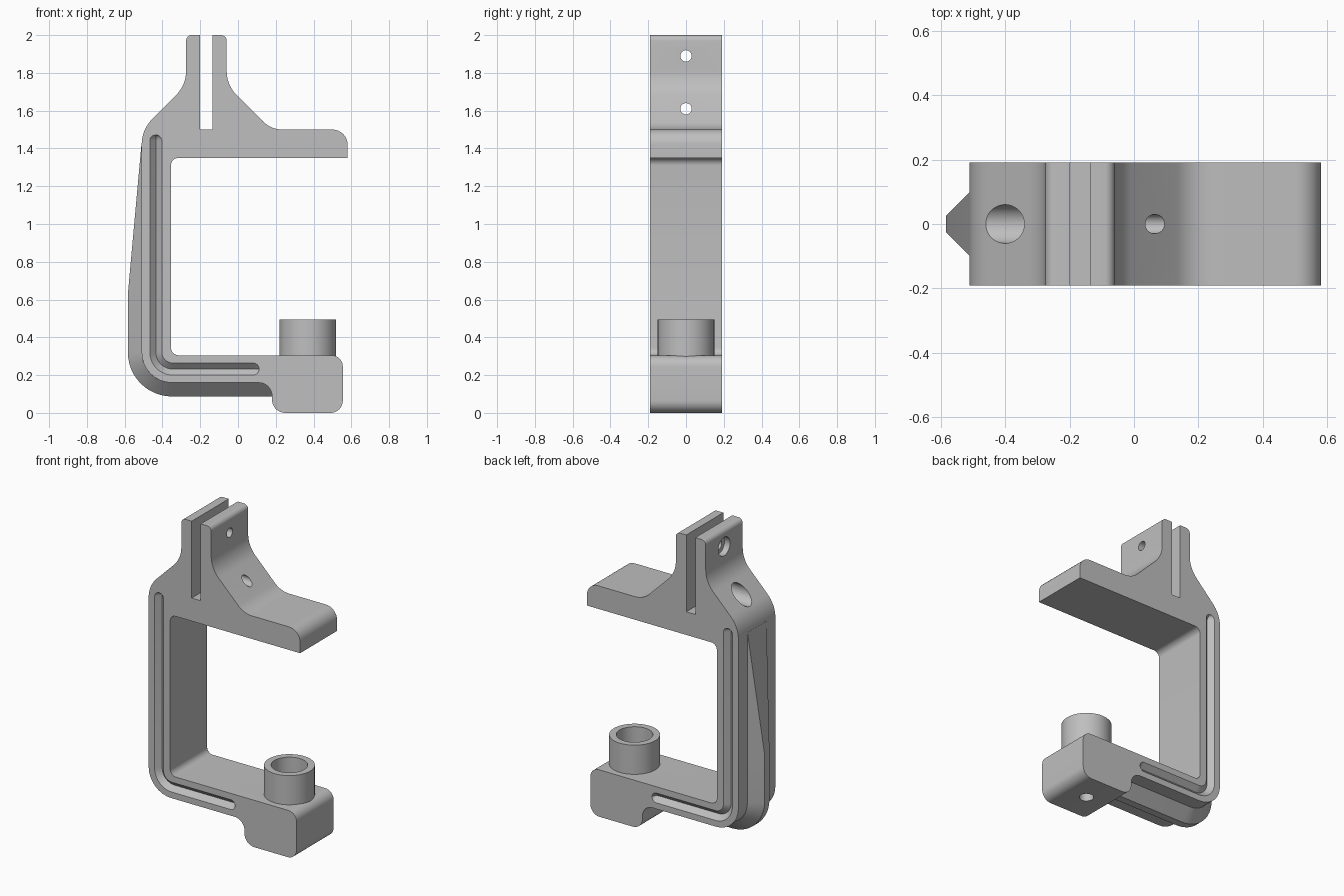
import bpy, bmesh, math
from mathutils import Vector, Matrix

if "Cube" in bpy.data.objects:
    bpy.data.objects.remove(bpy.data.objects["Cube"])

DEPTH = 0.19  # half thickness of the frame

grey = bpy.data.materials.new("plain_grey")
grey.use_nodes = True
grey.diffuse_color = (0.52, 0.52, 0.52, 1)
grey.node_tree.nodes["Principled BSDF"].inputs["Base Color"].default_value = (0.52, 0.52, 0.52, 1)


def make_object(name, bm):
    bmesh.ops.recalc_face_normals(bm, faces=bm.faces)
    mesh = bpy.data.meshes.new(name)
    bm.to_mesh(mesh)
    bm.free()
    obj = bpy.data.objects.new(name, mesh)
    bpy.context.collection.objects.link(obj)
    return obj


def rounded(points, closed, steps=8):
    """Round each corner (x, z, setback) with a circular arc."""
    out = []
    for i, (x, z, cut) in enumerate(points):
        p = Vector((x, z))
        if not cut or (not closed and i in (0, len(points) - 1)):
            out.append(p)
            continue
        u = (Vector(points[i - 1][:2]) - p).normalized()
        v = (Vector(points[(i + 1) % len(points)][:2]) - p).normalized()
        half = u.angle(v) / 2
        radius = cut * math.tan(half)
        centre = p + (u + v).normalized() * (cut / math.cos(half))
        a, b = p + u * cut - centre, p + v * cut - centre
        sweep = a.angle(b)
        for k in range(steps + 1):
            t = k / steps
            d = (a * math.sin((1 - t) * sweep) + b * math.sin(t * sweep)) / math.sin(sweep)
            out.append(centre + d.normalized() * radius)
    return out


def sweep(name, path, section):
    """Loft section(i) -> [(outward offset, y)] along a path in x, z."""
    bm = bmesh.new()
    rings = []
    for i, p in enumerate(path):
        t = (path[min(i + 1, len(path) - 1)] - path[max(i - 1, 0)]).normalized()
        n = Vector((t.y, -t.x))
        rings.append([bm.verts.new((p.x + n.x * o, y, p.y + n.y * o)) for o, y in section(i)])
    count = len(rings[0])
    for a, b in zip(rings, rings[1:]):
        for k in range(count):
            j = (k + 1) % count
            bm.faces.new((a[k], a[j], b[j], b[k]))
    bm.faces.new(rings[0])
    bm.faces.new(rings[-1])
    return make_object(name, bm)


def cylinder(name, radius, start, end):
    start, end = Vector(start), Vector(end)
    axis = end - start
    turn = Vector((0, 0, 1)).rotation_difference(axis).to_matrix().to_4x4()
    bm = bmesh.new()
    bmesh.ops.create_cone(bm, cap_ends=True, segments=48, radius1=radius, radius2=radius,
                          depth=axis.length, matrix=Matrix.Translation((start + end) / 2) @ turn)
    return make_object(name, bm)


def cut(target, cutter):
    mod = target.modifiers.new("cut", 'BOOLEAN')
    mod.operation = 'DIFFERENCE'
    mod.solver = 'EXACT'
    mod.object = cutter
    bpy.context.view_layer.objects.active = target
    bpy.ops.object.modifier_apply(modifier=mod.name)


# Frame: C-shaped outline with slotted clamp tabs on top
outline = [
    (-0.275, 2, 0.03), (-0.2, 2, 0), (-0.2, 1.5, 0), (-0.135, 1.5, 0), (-0.135, 2, 0),
    (-0.06, 2, 0.03), (-0.06, 1.735, 0.075), (0.175, 1.5, 0.06), (0.58, 1.5, 0.08),
    (0.58, 1.35, 0), (-0.355, 1.35, 0.04), (-0.355, 0.305, 0.04), (0.555, 0.305, 0.06),
    (0.555, 0, 0.065), (0.18, 0, 0.07), (0.18, 0.16, 0.07), (-0.51, 0.16, 0.16),
    (-0.51, 1.5, 0.08),
    (-0.275, 1.735, 0.075),
]
bm = bmesh.new()
front = bm.faces.new([bm.verts.new((p.x, -DEPTH, p.y)) for p in rounded(outline, True)])
back = bmesh.ops.extrude_face_region(bm, geom=[front])
bmesh.ops.translate(bm, vec=(0, 2 * DEPTH, 0),
                    verts=[v for v in back["geom"] if isinstance(v, bmesh.types.BMVert)])
if not any(f.normal.y < -0.9 and f.calc_center_median().y < -0.1 for f in bm.faces):
    bm.faces.new([v for v in front.verts]) if not front.is_valid else None
frame = make_object("frame", bm)

# Stiffening rib along the spine and underside, fading out at the top
rib_path = rounded([(-0.51, 1.43, 0), (-0.51, 0.63, 0), (-0.51, 0.16, 0.16), (0.21, 0.16, 0)], False, 12)


def rib_section(i):
    d = 0.0005 if i == 0 else 0.073
    w = 0.098
    return [(-0.02, -w), (0, -w), (d, d - w), (d, w - d), (0, w), (-0.02, w)]


rib = sweep("stiffening_rib", rib_path, rib_section)

# V grooves with rounded ends on both faces
W, ANGLES = 0.032, [math.radians(a) for a in (10, 25, 40, 55, 70, 90)]
core = rounded([(-0.435, 1.44, 0), (-0.435, 0.232, 0.09), (0.08, 0.232, 0)], False, 12)
top_end = [core[0] + Vector((0, W * math.cos(a))) for a in ANGLES]
low_end = [core[-1] + Vector((W * math.cos(a), 0)) for a in reversed(ANGLES)]
groove_path = top_end + core[1:-1] + low_end
scales = [math.sin(a) for a in ANGLES]
scales = scales + [1] * (len(core) - 2) + scales[::-1]

cutters = []
for side in (-1, 1):
    def groove_section(i, side=side):
        w = W * scales[i]
        outer, face = side * (DEPTH + 0.02), side * DEPTH
        return [(-w, outer), (-w, face), (0, side * (DEPTH - w)), (w, face), (w, outer)]
    cutters.append(sweep("groove_cutter", groove_path, groove_section))

# Cross bolt holes with counterbores on the spine side
for z in (1.61, 1.89):
    cutters.append(cylinder("bolt_cutter", 0.03, (-0.7, 0, z), (0.7, 0, z)))
    cutters.append(cylinder("counterbore_cutter", 0.06, (-0.7, 0, z), (-0.235, 0, z)))

# Socket on the lower block, with its bore and drain hole
socket = cylinder("socket", 0.15, (0.37, 0, 0.28), (0.37, 0, 0.495))
bore = cylinder("bore_cutter", 0.108, (0.37, 0, 0.15), (0.37, 0, 0.6))
cutters += [bore, cylinder("drain_cutter", 0.043, (0.37, 0, -0.1), (0.37, 0, 0.2))]
cut(socket, bore)
for cutter in cutters:
    cut(frame, cutter)
for cutter in cutters:
    bpy.data.objects.remove(cutter)

# Finish: one colour, smooth curves with sharp edges
bpy.ops.object.select_all(action='DESELECT')
for obj in (frame, rib, socket):
    obj.data.materials.clear()
    obj.data.materials.append(grey)
    for poly in obj.data.polygons:
        poly.material_index = 0
    obj.select_set(True)
bpy.context.view_layer.objects.active = frame
bpy.ops.object.shade_smooth_by_angle(angle=math.radians(30))
